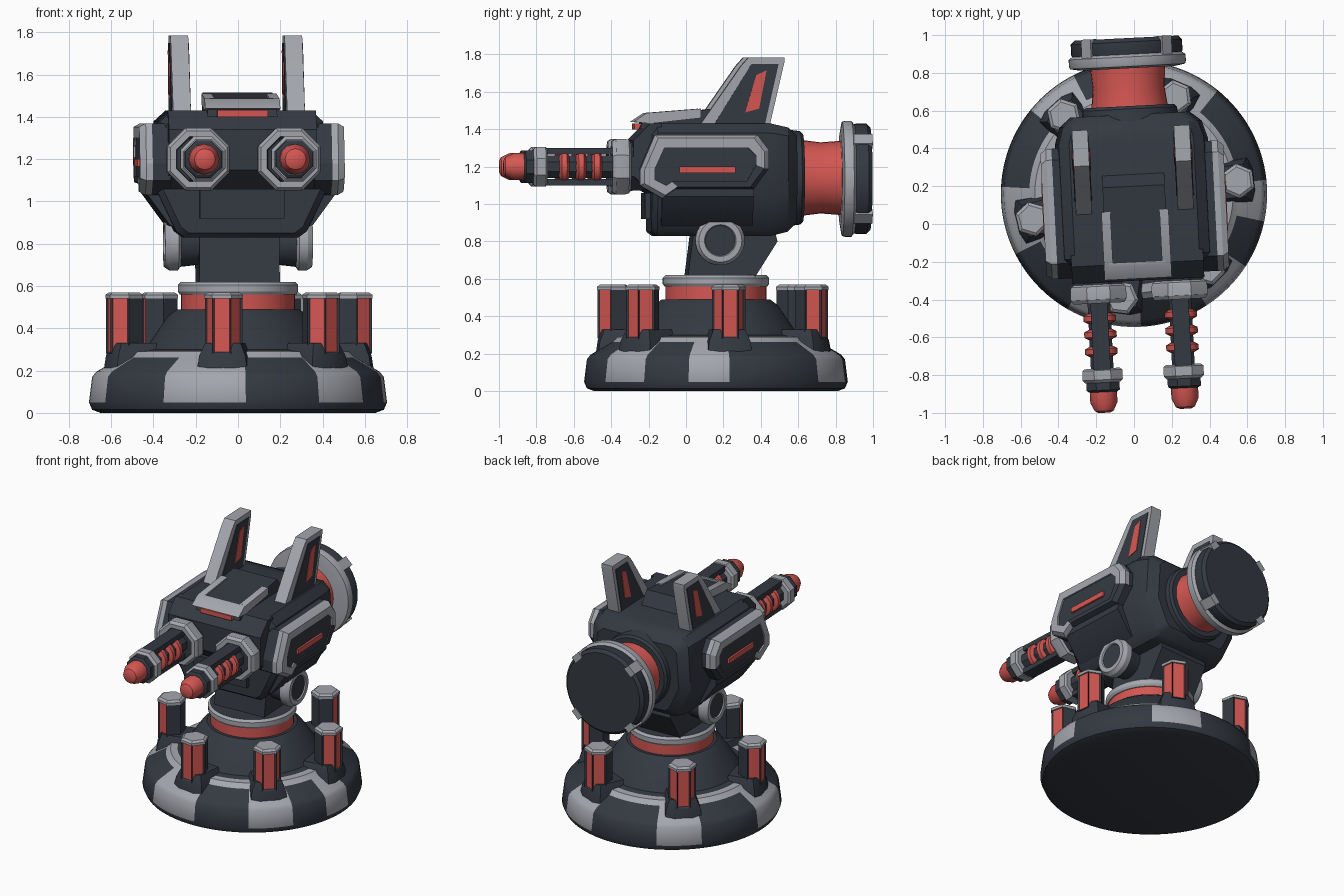
import bpy, bmesh, math
from mathutils import Vector, Matrix

if "Cube" in bpy.data.objects:
    bpy.data.objects.remove(bpy.data.objects["Cube"])

DARK, LIGHT, RED = 0, 1, 2
MATS = []
for nm, col in (("dark_steel", (0.034, 0.041, 0.054)),
                ("light_grey", (0.37, 0.385, 0.42)),
                ("glow_red", (0.66, 0.095, 0.085))):
    m = bpy.data.materials.new(nm)
    m.diffuse_color = (*col, 1)
    m.use_nodes = True
    m.node_tree.nodes["Principled BSDF"].inputs["Base Color"].default_value = m.diffuse_color
    MATS.append(m)

# The base stands at y = 0.16; the whole head is turned slightly about it
CY = 0.16
TURN = (Matrix.Translation((0, CY, 0)) @ Matrix.Rotation(math.radians(2.9), 4, 'Z')
        @ Matrix.Translation((0, -CY, 0)))


def finish(name, bm, matrix=None, smooth=32):
    if matrix is not None:
        bm.transform(matrix)
    bmesh.ops.recalc_face_normals(bm, faces=bm.faces[:])
    me = bpy.data.meshes.new(name)
    bm.to_mesh(me)
    bm.free()
    for m in MATS:
        me.materials.append(m)
    for p in me.polygons:
        p.use_smooth = True
    me.set_sharp_from_angle(angle=math.radians(smooth))
    ob = bpy.data.objects.new(name, me)
    bpy.context.collection.objects.link(ob)
    return ob


def loft(name, rings, cols=DARK, caps=(DARK, DARK), matrix=TURN, rule=None, smooth=32):
    """Skin a row of equal-count rings; cols is one colour or one per band."""
    bm = bmesh.new()
    vs = [[bm.verts.new(p) for p in r] for r in rings]
    n = len(vs[0])
    for i in range(len(vs) - 1):
        for j in range(n):
            k = (j + 1) % n
            f = bm.faces.new((vs[i][j], vs[i][k], vs[i + 1][k], vs[i + 1][j]))
            f.material_index = cols if isinstance(cols, int) else cols[i]
            if rule:
                f.material_index = rule(f.calc_center_median(), f.material_index)
    bm.faces.new(vs[0]).material_index = caps[0]
    bm.faces.new(vs[-1]).material_index = caps[1]
    return finish(name, bm, matrix, smooth)


def lathe(name, prof, axis, at, n, cols=DARK, caps=(DARK, DARK), phase=0.0, **kw):
    """Turn (radius, height) points round an axis through `at`."""
    rings = []
    for r, h in prof:
        ring = []
        for j in range(n):
            a = phase + math.tau * j / n
            c, s = r * math.cos(a), r * math.sin(a)
            p = {'X': (h, c, s), 'Y': (c, h, s), 'Z': (c, s, h)}[axis]
            ring.append(Vector(p) + Vector(at))
        rings.append(ring)
    return loft(name, rings, cols, caps, **kw)


def prism(name, yz, x0, x1, col=DARK, **kw):
    return loft(name, [[(x, y, z) for y, z in yz] for x in (x0, x1)], col, (col, col), **kw)


def box(name, lo, hi, col=DARK, **kw):
    return prism(name, [(lo[1], lo[2]), (hi[1], lo[2]), (hi[1], hi[2]), (lo[1], hi[2])],
                 lo[0], hi[0], col, **kw)


# ---- Round base with light stripes
STRIPES = [(-12, 5), (50, 78), (118, 140), (178, 207), (240, 273), (303, 327)]


def stripe(c, old):
    a = math.degrees(math.atan2(c.y - CY, c.x)) % 360
    hit = any(s <= a <= e or s <= a - 360 <= e for s, e in STRIPES)
    return LIGHT if hit and 0.05 < c.z < 0.25 else old


lathe("base", [(0.65, 0), (0.69, 0.015), (0.705, 0.05), (0.69, 0.17), (0.67, 0.195), (0.555, 0.262),
               (0.525, 0.29), (0.48, 0.292), (0.44, 0.30), (0.33, 0.46), (0.29, 0.49)],
      'Z', (0, CY, 0), 120, [0, 0, 0, 0, 0, LIGHT, LIGHT, 0, 0, 0], rule=stripe, matrix=None)
lathe("red_turntable_gap", [(0.27, 0.48), (0.27, 0.57)], 'Z', (0, CY, 0), 48, RED, matrix=None)
lathe("turntable_ring", [(0.25, 0.555), (0.275, 0.56), (0.285, 0.575), (0.285, 0.605), (0.27, 0.62)],
      'Z', (0, CY, 0), 48, LIGHT, (LIGHT, DARK), matrix=None)

# ---- Six posts with red windows round the base
for deg in (7, 67, 132, 194, 263, 315):
    M = Matrix.Translation((0, CY, 0)) @ Matrix.Rotation(math.radians(deg), 4, 'Z')
    loft("post_foot", [[(0.42, -w, z), (r, -w, z), (r + 0.02, -w * 0.5, z), (r + 0.02, w * 0.5, z),
                        (r, w, z), (0.42, w, z)]
                       for r, w, z in ((0.62, 0.12, 0.2), (0.61, 0.11, 0.27), (0.59, 0.085, 0.33))],
         matrix=M)
    bm = bmesh.new()
    bmesh.ops.create_cone(bm, cap_ends=True, segments=6, radius1=0.09, radius2=0.09, depth=0.27)
    bmesh.ops.rotate(bm, verts=bm.verts, matrix=Matrix.Rotation(math.pi / 6, 3, 'Z'))
    # make sure one flat side looks outward
    bm.normal_update()
    if not any(f.normal.x > 0.99 for f in bm.faces):
        bmesh.ops.rotate(bm, verts=bm.verts, matrix=Matrix.Rotation(math.pi / 6, 3, 'Z'))
        bm.normal_update()
    windows = [f for f in bm.faces if f.normal.x > 0.3]
    bmesh.ops.inset_individual(bm, faces=windows, thickness=0.013, depth=-0.008)
    for f in windows:
        f.material_index = RED
    bmesh.ops.translate(bm, verts=bm.verts, vec=(0.555, 0, 0.415))
    finish("post", bm, M)
    lathe("post_cap", [(0.093, 0.54), (0.093, 0.558), (0.075, 0.57)], 'Z', (0.555, 0, 0), 6,
          LIGHT, (LIGHT, LIGHT), phase=math.pi / 6, matrix=M)

# ---- Neck and pivot
prism("neck", [(0.0, 0.61), (0.36, 0.61), (0.48, 0.80), (0.45, 0.92), (0.04, 0.92)], -0.19, 0.19)
for s in (-1, 1):
    lathe("pivot_hub", [(0.10, s * 0.15), (0.115, s * 0.28)], 'X', (0, 0.166, 0.805), 32)
    lathe("pivot_disc", [(0.11, s * 0.27), (0.132, s * 0.285), (0.132, s * 0.325), (0.115, s * 0.35),
                         (0.085, s * 0.35), (0.08, s * 0.342)], 'X', (0, 0.166, 0.805), 32, LIGHT)

# ---- Head body: hexagonal section, tapering to the rear collar
HALF = [(0.33, 1.43), (0.385, 1.38), (0.405, 1.06), (0.31, 0.86), (0.27, 0.83)]
SECTION = HALF + [(-x, z) for x, z in reversed(HALF)]
loft("head_body", [[(x * k, y, 1.14 + (z - 1.14) * k) for x, z in SECTION]
                   for y, k in ((-0.2, 0.93), (-0.17, 1), (0.44, 1), (0.53, 0.93), (0.58, 0.78))])
prism("brow", [(-0.15, 1.43), (-0.21, 1.43), (-0.3, 1.34), (-0.3, 1.15), (-0.2, 1.06), (-0.15, 1.06)],
      -0.35, 0.35)
box("chin", (-0.2, -0.23, 0.92), (0.2, -0.1, 1.06))
lathe("rear_collar", [(0.26, 0.53), (0.25, 0.61), (0.235, 0.625)], 'Y', (0, 0, 1.14), 32)

# ---- Rear drum
lathe("red_bellows", [(0.205, 0.60), (0.19, 0.72), (0.2, 0.85)], 'Y', (0, 0, 1.14), 32, RED)
lathe("drum_ring", [(0.25, 0.825), (0.305, 0.835), (0.31, 0.85), (0.31, 0.885), (0.29, 0.9)],
      'Y', (0, 0, 1.135), 48, LIGHT, (LIGHT, LIGHT))
lathe("drum_plate", [(0.285, 0.88), (0.295, 0.91), (0.295, 0.965), (0.275, 0.985)],
      'Y', (0, 0, 1.135), 48)
for k in range(4):
    M = (TURN @ Matrix.Translation((0, 0, 1.135))
         @ Matrix.Rotation(math.pi / 4 + k * math.pi / 2, 4, 'Y'))
    box("drum_clip", (0.262, 0.88, -0.035), (0.304, 0.988, 0.035), LIGHT, matrix=M)

# ---- Side pods with a light frame along the top and front
POD = [(-0.19, 1.37), (0.36, 1.37), (0.42, 1.29), (0.42, 1.19), (0.34, 1.08),
       (-0.08, 1.08), (-0.15, 1.03), (-0.27, 1.1), (-0.27, 1.18)]
PANEL = [(-0.14, 1.30), (0.31, 1.30), (0.35, 1.26), (0.35, 1.21), (0.30, 1.12),
         (-0.10, 1.12), (-0.13, 1.10), (-0.19, 1.13), (-0.19, 1.19)]


def pod_frame(c, old):
    lit = c.z > 1.22 or c.y < -0.1
    return LIGHT if lit and abs(c.x) > 0.43 else DARK


for s in (-1, 1):
    loft("side_pod", [[(s * 0.34, y, z) for y, z in POD], [(s * 0.425, y, z) for y, z in POD],
                      [(s * 0.455, y, z) for y, z in POD],
                      [(s * 0.485, 0.06 + (y - 0.06) * 0.93, 1.2 + (z - 1.2) * 0.9) for y, z in POD],
                      [(s * 0.485, y, z) for y, z in PANEL], [(s * 0.475, y, z) for y, z in PANEL]],
         rule=pod_frame, smooth=20)
    # wedge under the pod
    loft("pod_wedge", [[(s * 0.30, y, 0.87), (s * 0.34, y, 0.89), (s * 0.45, y, 1.04),
                        (s * 0.45, y, 1.1), (s * 0.30, y, 1.1)] for y in (-0.15, 0.34)])
    box("pod_red_slot", (s * 0.46, -0.06, 1.165), (s * 0.488, 0.24, 1.2), RED)

    # ---- Ear fin: light rim, dark panels, red slots
    x = s * 0.27
    prism("fin", [(0.05, 1.41), (0.28, 1.74), (0.32, 1.785), (0.51, 1.785), (0.51, 1.755), (0.43, 1.41)],
          x - 0.042, x + 0.042, LIGHT)
    prism("fin_panel", [(0.13, 1.42), (0.335, 1.75), (0.48, 1.75), (0.405, 1.42)], x - 0.046, x + 0.046)
    prism("fin_red_slot", [(0.30, 1.49), (0.375, 1.51), (0.415, 1.715), (0.36, 1.69)],
          x - 0.05, x + 0.05, RED)

    # ---- Gun barrel
    at, o8 = (s * 0.215, 0, 1.2), math.pi / 8
    lathe("gun_housing", [(0.13, -0.15), (0.14, -0.31), (0.155, -0.32), (0.16, -0.34), (0.16, -0.39),
                          (0.145, -0.41), (0.115, -0.41), (0.11, -0.385)], 'Y', at, 8,
          [DARK, LIGHT, LIGHT, LIGHT, LIGHT, LIGHT, DARK], phase=o8, smooth=20)
    lathe("gun_shaft", [(0.065, -0.35), (0.065, -0.78)], 'Y', at, 8, phase=o8)
    for up in (-1, 1):
        z = 1.2 + up * 0.083
        box("gun_rail", (at[0] - 0.045, -0.78, z - 0.018), (at[0] + 0.045, -0.36, z + 0.018))
    for y in (-0.49, -0.575, -0.665):
        lathe("gun_red_coil", [(0.06, y - 0.028), (0.086, y - 0.014), (0.086, y + 0.014), (0.06, y + 0.028)],
              'Y', at, 16, RED, (RED, RED))
    lathe("gun_ring", [(0.1, -0.755), (0.115, -0.765), (0.115, -0.815), (0.1, -0.83)],
          'Y', at, 8, LIGHT, (LIGHT, LIGHT), phase=o8, smooth=20)
    lathe("gun_muzzle", [(0.095, -0.82), (0.095, -0.87), (0.08, -0.88)], 'Y', at, 8, phase=o8)
    lathe("gun_red_tip", [(0.072, -0.86), (0.072, -0.935), (0.05, -0.98), (0.03, -0.99)],
          'Y', at, 12, RED, (RED, RED))

# ---- Top hatch with a light U-shaped rim and a red slot in front
prism("hatch", [(-0.26, 1.40), (-0.22, 1.475), (0.1, 1.505), (0.2, 1.515), (0.27, 1.42)], -0.165, 0.165)
RIM = [(-0.29, 1.44), (-0.22, 1.487), (0.07, 1.51), (0.07, 1.46), (-0.2, 1.43)]
for s in (-1, 1):
    prism("hatch_rim_side", RIM, s * 0.13, s * 0.178, LIGHT)
prism("hatch_rim_front", [(-0.29, 1.44), (-0.22, 1.487), (-0.2, 1.489), (-0.2, 1.43)], -0.15, 0.15, LIGHT)
box("hatch_red_slot", (-0.12, -0.283, 1.4), (0.12, -0.2, 1.432), RED)
